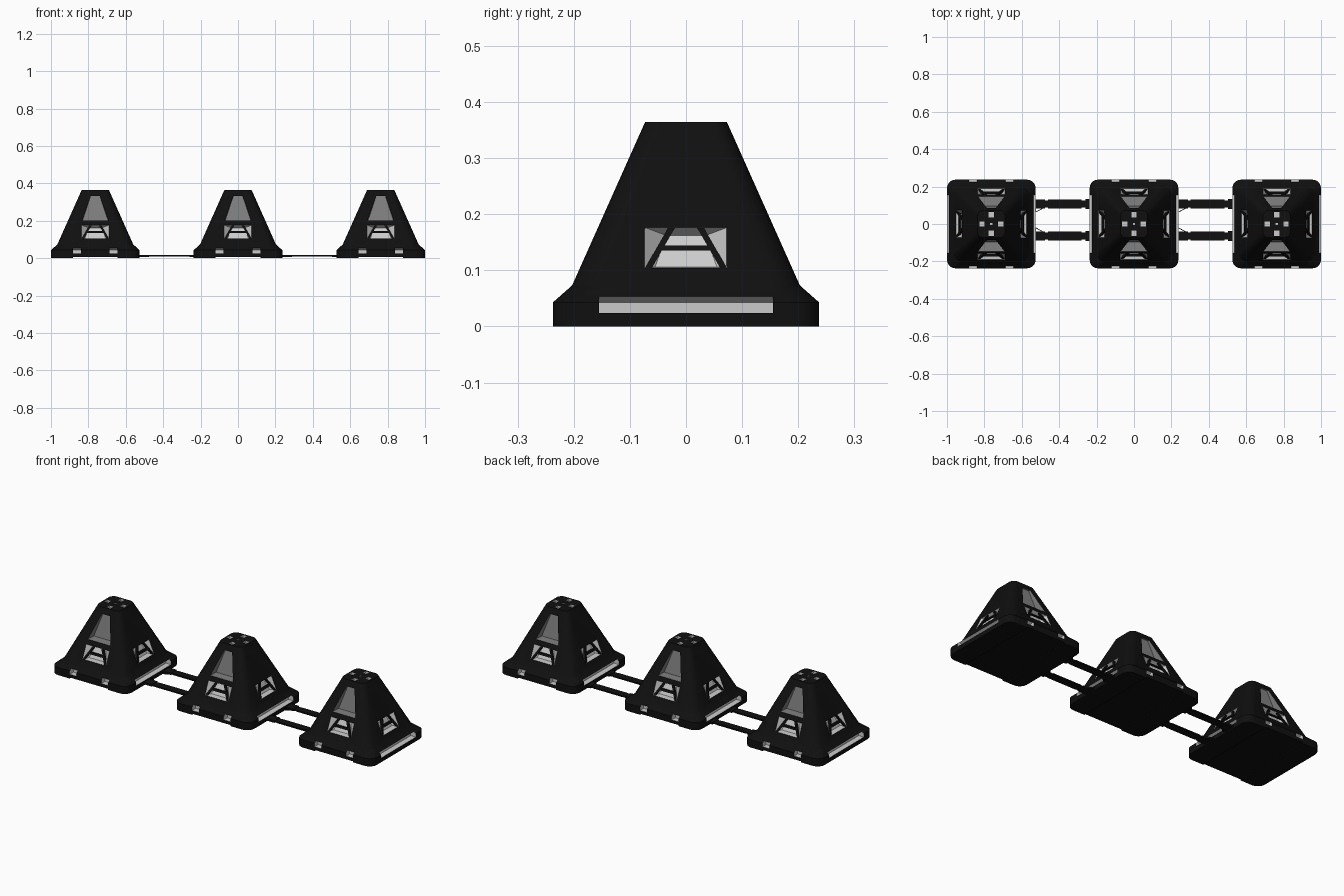
import bpy, bmesh, math
from mathutils import Matrix, Vector

if "Cube" in bpy.data.objects:
    bpy.data.objects.remove(bpy.data.objects["Cube"])


def material(name, v):
    m = bpy.data.materials.new(name)
    m.diffuse_color = (v, v, v, 1)
    m.use_nodes = True
    m.node_tree.nodes["Principled BSDF"].inputs["Base Color"].default_value = m.diffuse_color
    return m


MATS = [material("black", 0.005), material("light grey", 0.6), material("mid grey", 0.22)]


def make_object(name, bm, smooth=False):
    bmesh.ops.recalc_face_normals(bm, faces=bm.faces)
    me = bpy.data.meshes.new(name)
    bm.to_mesh(me)
    bm.free()
    for m in MATS:
        me.materials.append(m)
    ob = bpy.data.objects.new(name, me)
    bpy.context.collection.objects.link(ob)
    return ob


def loft(bm, rings, mat=0, quarter=0):
    """Closed skin through point rings, turned by quarter turns about z."""
    rot = Matrix.Rotation(quarter * math.pi / 2, 3, 'Z')
    vs = [[bm.verts.new(rot @ Vector(p)) for p in r] for r in rings]
    faces = [bm.faces.new(vs[0]), bm.faces.new(vs[-1])]
    n = len(vs[0])
    for a, b in zip(vs, vs[1:]):
        for i in range(n):
            j = (i + 1) % n
            faces.append(bm.faces.new((a[i], a[j], b[j], b[i])))
    for f in faces:
        f.material_index = mat


def box(bm, x0, x1, y0, y1, z0, z1, mat=0):
    loft(bm, [[(x0, y0, z), (x1, y0, z), (x1, y1, z), (x0, y1, z)] for z in (z0, z1)], mat)


def on_slope(u, z, d):
    """Point on the front slope, pushed in by d."""
    return (u, -(0.073 + 0.4467 * (0.364 - z)) + d, z)


def rounded_square(h, r, z, seg=5):
    pts = []
    for q in range(4):
        a0 = q * math.pi / 2
        cx = (h - r) * (1 if q in (0, 3) else -1)
        cy = (h - r) * (1 if q < 2 else -1)
        for i in range(seg + 1):
            a = a0 + i / seg * math.pi / 2
            pts.append((cx + r * math.cos(a), cy + r * math.sin(a), z))
    return pts


# tapered body with flared base
bm = bmesh.new()
loft(bm, [rounded_square(*s) for s in ((0.237, 0.045, 0), (0.237, 0.045, 0.043),
                                       (0.203, 0.05, 0.073), (0.073, 0.03, 0.364))])
body = make_object("tapered_body", bm)

# cutters: windows, base slots, top holes, channel under the base
bm = bmesh.new()
low_out = ((-0.075, 0.104), (0.075, 0.104), (0.075, 0.177), (-0.075, 0.177))
low_in = ((-0.055, 0.106), (0.055, 0.106), (0.035, 0.162), (-0.035, 0.162))
up = ((-0.072, 0.2, 0.05), (0.072, 0.2, 0.05), (0.025, 0.333, 0.01), (-0.025, 0.333, 0.01))
slot = ((0.27, 0.024), (0.205, 0.024), (0.205, 0.043), (0.226, 0.053), (0.27, 0.072))
for q in range(4):
    loft(bm, [[on_slope(u, z, -0.002) for u, z in low_out],
              [on_slope(u, z, 0.03) for u, z in low_in]], 1, q)
    if q % 2 == 0:
        loft(bm, [[on_slope(u, z, -0.01) for u, z, d in up],
                  [on_slope(u * 0.95, z, d) for u, z, d in up]], 2, q)
        spans = ((-0.12, -0.077), (0.077, 0.12))
    else:
        spans = ((-0.155, 0.155),)
    for a, b in spans:
        loft(bm, [[(u, -y, z) for y, z in slot] for u in (a, b)], 1, q)
    loft(bm, [[(-0.014, -0.064, z), (0.014, -0.064, z), (0.014, -0.036, z), (-0.014, -0.036, z)]
              for z in (0.352, 0.38)], 1, q)
box(bm, -0.006, 0.006, -0.006, 0.006, 0.356, 0.38, 1)
box(bm, -0.12, 0.12, -0.3, 0.3, -0.02, 0.006)
cutter = make_object("opening_cutter", bm)
cutter.hide_render = True

mod = body.modifiers.new("openings", 'BOOLEAN')
mod.operation = 'DIFFERENCE'
mod.solver = 'EXACT'
mod.object = cutter
bpy.context.view_layer.update()
cut_mesh = bpy.data.meshes.new_from_object(body.evaluated_get(bpy.context.evaluated_depsgraph_get()))
body.modifiers.clear()
body.data = cut_mesh
bpy.data.objects.remove(cutter)
bpy.context.view_layer.objects.active = body
body.select_set(True)
bpy.ops.object.shade_smooth_by_angle(angle=math.radians(25))

# window bars: two diagonals and one crossbar on each side
bm = bmesh.new()
for q in range(4):
    bars = [((-0.045, 0.135), (0.045, 0.135), (0.041, 0.144), (-0.041, 0.144))]
    for s in (-1, 1):
        bars.append(((s * 0.062, 0.102), (s * 0.074, 0.102), (s * 0.03, 0.179), (s * 0.018, 0.179)))
    for poly in bars:
        loft(bm, [[on_slope(u, z, d) for u, z in poly] for d in (0.001, 0.012)], 0, q)
grille = make_object("window_bars", bm)

# three units in a row
for i, x in enumerate((0, -0.763, 0.763)):
    for src in (body, grille):
        ob = src if i == 0 else src.copy()
        if i:
            bpy.context.collection.objects.link(ob)
        ob.location.x = x

# flat connecting bars with end plates and open triangular gussets
for x0 in (-0.53, 0.233):
    bm = bmesh.new()
    for y, s in ((0.107, -1), (-0.064, 1)):
        box(bm, x0, x0 + 0.3, y - 0.019, y + 0.019, 0.008, 0.016)
        box(bm, x0, x0 + 0.055, y - 0.025, y + 0.025, 0.007, 0.018)
        box(bm, x0 + 0.27, x0 + 0.3, y - 0.027, y + 0.027, 0.007, 0.018)
        box(bm, x0 + 0.07, x0 + 0.25, y - 0.023, y + 0.023, 0.009, 0.015)
        a, b = y + s * 0.022, y + s * 0.044
        loft(bm, [[(x0 + 0.04, a, z), (x0 + 0.048, a, z), (x0 + 0.008, b, z), (x0, b, z)]
                  for z in (0.007, 0.016)])
        box(bm, x0, x0 + 0.006, min(a, b), max(a, b), 0.007, 0.016)
    make_object("connecting_bars", bm)
